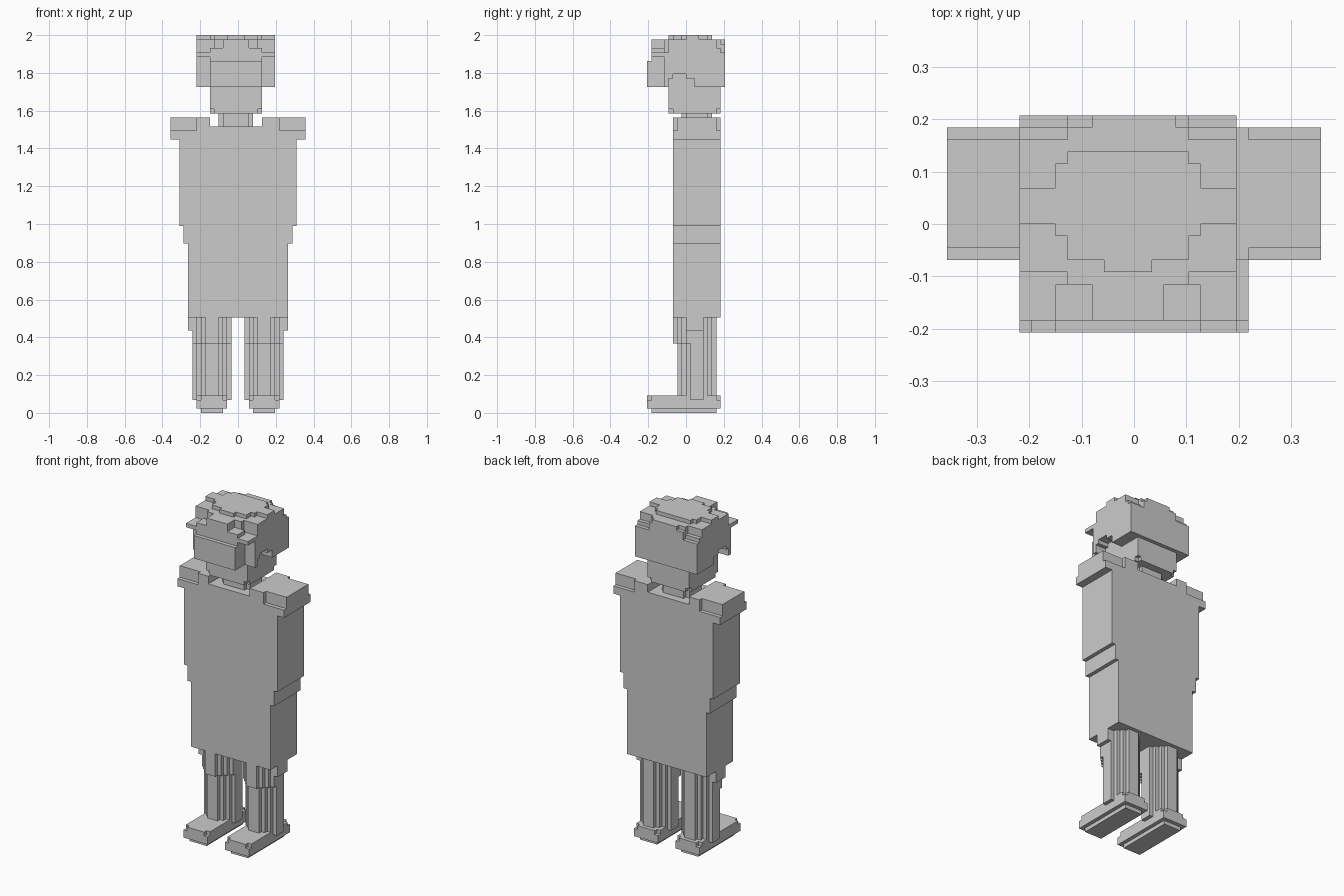
import bpy, bmesh, math
from mathutils import Vector

cube = bpy.data.objects.get("Cube")
if cube:
    bpy.data.objects.remove(cube, do_unlink=True)

UNIT = 2 / 87                      # size of one block
ORIGIN = Vector((15.5, 9, 0))      # grid point that sits at the world origin
WIDTH = 31


def box(x, y, z):
    """Grid cells of a block, given (start, end) on each axis."""
    return {(i, j, k) for i in range(*x) for j in range(*y) for k in range(*z)}


def mirror(cells):
    return {(WIDTH - 1 - i, j, k) for i, j, k in cells}


def disc(x, y, z):
    """Stepped round column, nine blocks across."""
    cells = set()
    for a, b in ((0, 3), (1, 2), (2, 1), (3, 0)):
        cells |= box((x + a, x + 9 - a), (y + b, y + 9 - b), z)
    return cells


def cut_corners(x, y, z):
    """Layer with one block missing at each corner."""
    return (box((x[0] + 1, x[1] - 1), y, z)
            | box(x, (y[0] + 1, y[1] - 1), z))


def build(name, cells):
    """Skin the cells with outer faces only and merge the flat areas."""
    bm = bmesh.new()
    verts = {}

    def vert(p):
        key = tuple(p)
        if key not in verts:
            verts[key] = bm.verts.new((Vector(p) - ORIGIN) * UNIT)
        return verts[key]

    for c in sorted(cells):
        for axis in range(3):
            u, v = (axis + 1) % 3, (axis + 2) % 3
            for side in (0, 1):
                n = list(c)
                n[axis] += 2 * side - 1
                if tuple(n) in cells:
                    continue
                loop = []
                for du, dv in ((0, 0), (1, 0), (1, 1), (0, 1)):
                    p = list(c)
                    p[axis] += side
                    p[u] += du
                    p[v] += dv
                    loop.append(vert(p))
                bm.faces.new(loop if side else loop[::-1])
    bmesh.ops.dissolve_limit(bm, angle_limit=math.radians(1),
                             verts=bm.verts[:], edges=bm.edges[:])
    mesh = bpy.data.meshes.new(name)
    bm.to_mesh(mesh)
    bm.free()
    obj = bpy.data.objects.new(name, mesh)
    bpy.context.collection.objects.link(obj)


# Shoes: sole plus upper with notched corners
shoe = box((7, 12), (1, 16), (0, 1)) | box((6, 13), (0, 17), (1, 3))
shoe |= cut_corners((6, 13), (0, 17), (3, 4))

# Legs: round column, with the thigh pushed one block forward
leg = (disc(5, 7, (3, 22)) | disc(5, 6, (16, 22))) - shoe

# Hands peeking out below the coat
hand = box((4, 6), (9, 13), (19, 22)) - leg

for name, cells in (("shoe", shoe), ("leg", leg), ("hand", hand)):
    build("right_" + name, cells)
    build("left_" + name, mirror(cells))

# Coat: narrows in steps toward the hem
depth = (6, 17)
coat = box((4, 27), depth, (22, 39)) | box((3, 28), depth, (39, 43))
coat |= box((2, 29), depth, (43, 63)) | box((6, 25), depth, (63, 66))
build("coat", coat)

# Shoulders: wide pads, set in at the top outer edge
pad = box((0, 6), depth, (63, 65)) | box((0, 6), (7, 16), (65, 68))
build("right_shoulder", pad | box((6, 9), depth, (66, 68)))
build("left_shoulder", mirror(pad) | box((21, 25), depth, (66, 68)))

# Neck
build("neck", cut_corners((11, 19), (8, 15), (66, 69)))

# Face with notched chin corners, and the block across the eyes
face = cut_corners((9, 21), (5, 17), (69, 70))
face |= box((9, 21), (5, 17), (70, 82)) | box((9, 21), (4, 5), (75, 82))
build("face", face)
build("visor", box((9, 21), (0, 4), (75, 81)))

# Hair: shell around the head with an opening over each ear
hair = box((6, 24), (4, 18), (75, 83)) | box((6, 24), (5, 17), (83, 86))
hair |= box((10, 20), (4, 18), (83, 85)) | box((12, 19), (4, 18), (85, 86))
hair |= box((10, 20), (4, 5), (85, 86))
hair -= box((0, WIDTH), (6, 9), (75, 78)) | box((0, WIDTH), (5, 11), (75, 77))
for side in ((6, 10), (20, 24)):
    hair -= box(side, (16, 17), (84, 86))

# Fringe: raised centre, lower sides and thin outer tips
hair |= box((9, 21), (1, 4), (81, 84)) | box((12, 18), (1, 4), (84, 86))
hair |= box((6, 24), (1, 4), (82, 83))

# Crown: rounded top layer
for x, y in (((6, 24), (9, 12)), ((9, 21), (8, 14)),
             ((10, 20), (6, 15)), ((13, 17), (5, 6))):
    hair |= box(x, y, (86, 87))
build("hair", hair - face)
